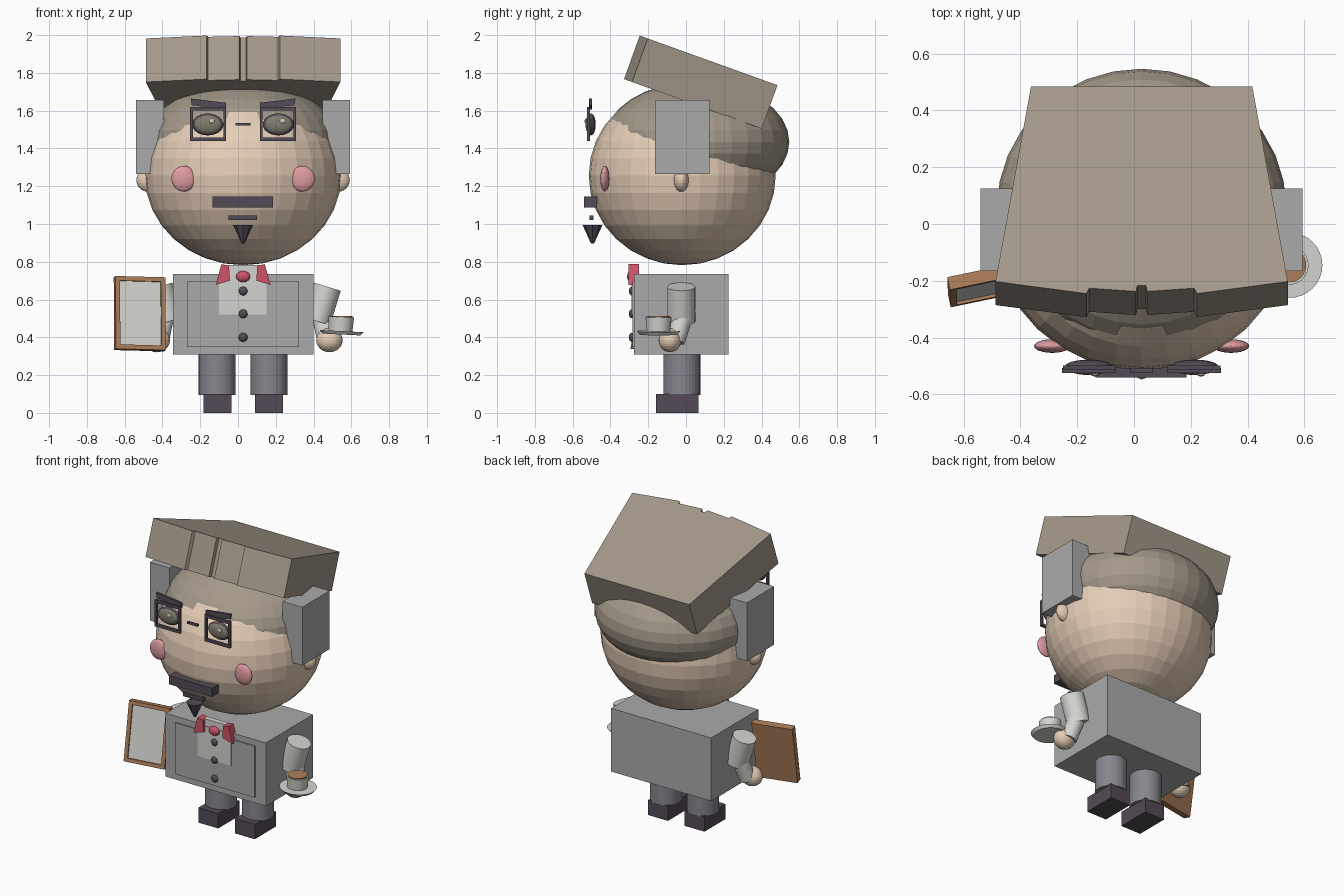
import bpy, bmesh, math
from mathutils import Vector, Matrix

if "Cube" in bpy.data.objects:
    bpy.data.objects.remove(bpy.data.objects["Cube"])

CX = 0.027  # symmetry line of the figure


def mat(name, r, g, b):
    m = bpy.data.materials.new(name)
    lin = [((c / 255 + 0.055) / 1.055) ** 2.4 for c in (r, g, b)]
    m.diffuse_color = (*lin, 1)
    m.use_nodes = True
    m.node_tree.nodes["Principled BSDF"].inputs["Base Color"].default_value = m.diffuse_color
    return m


SKIN = mat("skin", 228, 205, 182)
HAIR = mat("hair", 164, 153, 138)
GREY = mat("jacket_grey", 170, 170, 170)
LIGHT = mat("light_cloth", 212, 212, 207)
DARK = mat("dark_plum", 84, 74, 86)
TROUSER = mat("trouser_grey", 134, 134, 142)
PINK = mat("cheek_pink", 222, 155, 160)
RED = mat("collar_red", 205, 82, 104)
WOOD = mat("wood", 172, 125, 88)
EYE = mat("eye_olive", 128, 123, 108)


def finish(name, bm, m, matrix=None):
    if matrix:
        bm.transform(matrix)
    bmesh.ops.recalc_face_normals(bm, faces=bm.faces)
    me = bpy.data.meshes.new(name)
    bm.to_mesh(me)
    bm.free()
    me.materials.append(m)
    ob = bpy.data.objects.new(name, me)
    bpy.context.collection.objects.link(ob)
    return ob


def box(name, lo, hi, m, matrix=None):
    bm = bmesh.new()
    bmesh.ops.create_cube(bm, size=1)
    for v in bm.verts:
        v.co = [(a + b) / 2 + c * (b - a) for a, b, c in zip(lo, hi, v.co)]
    return finish(name, bm, m, matrix)


def ball(name, c, r, m, seg=32):
    bm = bmesh.new()
    bmesh.ops.create_uvsphere(bm, u_segments=seg, v_segments=seg // 2, radius=1)
    return finish(name, bm, m, Matrix.Translation(c) @ Matrix.Diagonal((*r, 1)))


def rod(name, a, b, r1, r2, m, seg=32, turn=0):
    """Cylinder or cone from point a (radius r1) to point b (radius r2)."""
    a, b = Vector(a), Vector(b)
    bm = bmesh.new()
    bmesh.ops.create_cone(bm, cap_ends=True, segments=seg, radius1=r1, radius2=r2, depth=(b - a).length)
    q = (b - a).to_track_quat('Z', 'Y').to_matrix().to_4x4()
    return finish(name, bm, m, Matrix.Translation((a + b) / 2) @ q @ Matrix.Rotation(turn, 4, 'Z'))


def prism(name, pts, depth, m, matrix):
    """Extrude a flat outline along local z."""
    bm = bmesh.new()
    f = bm.faces.new([bm.verts.new((x, y, 0)) for x, y in pts])
    ext = bmesh.ops.extrude_face_region(bm, geom=[f])
    bmesh.ops.translate(bm, vec=(0, 0, depth), verts=[v for v in ext["geom"] if isinstance(v, bmesh.types.BMVert)])
    return finish(name, bm, m, matrix)


# Head and hair cap
ball("head", (CX, -0.02, 1.257), (0.52, 0.495, 0.475), SKIN)
ball("hair_cap", (CX, 0.055, 1.435), (0.51, 0.492, 0.318), HAIR)

# Slanted flat top of the hair, with grooves along the front edge
half = [(0.015, 0.03), (0.02, 0.008), (0.185, 0.02), (0.195, 0.0), (0.515, 0.045), (0.39, 0.775)]
outline = half + [(-x, y) for x, y in reversed(half)]
prism("hair_top", outline, 0.245, HAIR,
      Matrix.Translation((CX, -0.328, 1.767)) @ Matrix.Rotation(math.radians(-19.8), 4, 'X'))

# Body, front panel and shirt
box("torso", (-0.345, -0.275, 0.31), (0.4, 0.225, 0.735), GREY)
box("jacket_panel", (-0.27, -0.284, 0.35), (0.322, -0.27, 0.695), GREY)
box("shirt_front", (-0.1, -0.289, 0.52), (0.152, -0.27, 0.735), LIGHT)
box("shirt_neck", (-0.05, -0.285, 0.73), (0.105, -0.25, 0.782), LIGHT)
for z in (0.645, 0.525, 0.4):
    ball("button", (CX, -0.285, z), (0.024, 0.018, 0.024), DARK, 16)
ball("collar_knot", (CX, -0.29, 0.722), (0.038, 0.022, 0.03), RED, 16)

# Glasses, eyes, face and limbs on both sides
for s, side in ((-1, "left"), (1, "right")):
    def X(d):
        return CX + s * d

    def sbox(name, d0, d1, y0, y1, z0, z1, m):
        a, b = sorted((X(d0), X(d1)))
        return box(side + "_" + name, (a, y0, z0), (b, y1, z1), m)

    # collar wing
    wing = [(s * x, y) for x, y in ((0.075, 0.78), (0.115, 0.787), (0.145, 0.678), (0.07, 0.7))]
    prism(side + "_collar", wing, 0.055, RED,
          Matrix.Translation((CX, -0.25, 0)) @ Matrix.Rotation(math.pi / 2, 4, 'X'))
    # sideburn and ear
    sbox("sideburn", 0.42, 0.567, -0.165, 0.125, 1.265, 1.657, GREY)
    ball(side + "_ear", (X(0.5), -0.025, 1.232), (0.065, 0.04, 0.062), SKIN, 24)
    ball(side + "_cheek", (X(0.315), -0.43, 1.24), (0.064, 0.024, 0.068), PINK, 24)
    # eye with iris and glint
    ball(side + "_eye_rim", (X(0.187), -0.502, 1.527), (0.083, 0.024, 0.058), DARK, 24)
    ball(side + "_iris", (X(0.187), -0.51, 1.527), (0.072, 0.022, 0.05), EYE, 24)
    ball(side + "_eye_glint", (X(0.187) + 0.022, -0.531, 1.545), (0.014, 0.006, 0.013), LIGHT, 12)
    # spectacle frame
    sbox("frame_top", 0.09, 0.28, -0.525, -0.508, 1.6, 1.62, DARK)
    sbox("frame_bottom", 0.09, 0.28, -0.525, -0.508, 1.44, 1.458, DARK)
    sbox("frame_inner", 0.09, 0.104, -0.525, -0.508, 1.45, 1.61, DARK)
    sbox("frame_outer", 0.266, 0.28, -0.525, -0.508, 1.45, 1.61, DARK)
    # slanted eyebrow
    brow = [(s * x, y) for x, y in ((0.09, 1.607), (0.09, 1.642), (0.277, 1.664), (0.272, 1.629))]
    prism(side + "_eyebrow", brow, 0.016, DARK,
          Matrix.Translation((CX, -0.498, 0)) @ Matrix.Rotation(math.pi / 2, 4, 'X'))
    # arm and hand
    rod(side + "_sleeve", (X(0.39), -0.025, 0.485), (X(0.446), -0.025, 0.668), 0.074, 0.074, LIGHT)
    rod(side + "_cuff", (X(0.445), -0.058, 0.38), (X(0.415), -0.012, 0.52), 0.052, 0.052, LIGHT)
    ball(side + "_hand", (X(0.457), -0.085, 0.385), (0.07, 0.06, 0.064), SKIN, 24)
    # leg and shoe
    rod(side + "_leg", (X(0.137), -0.022, 0.095), (X(0.137), -0.022, 0.315), 0.098, 0.098, TROUSER)
    sbox("shoe", 0.062, 0.21, -0.16, 0.065, 0.0, 0.1, DARK)

# Bridge, moustache, mouth and goatee
box("bridge", (-0.013, -0.525, 1.522), (0.066, -0.508, 1.535), DARK)
box("moustache", (-0.135, -0.54, 1.088), (0.185, -0.47, 1.146), DARK)
box("mouth", (-0.05, -0.512, 1.02), (0.1, -0.49, 1.046), DARK)
rod("goatee", (CX, -0.495, 0.995), (CX, -0.495, 0.897), 0.053, 0.008, DARK, 8)

# Cup and saucer
tilt = Vector((0.05, 0, 1))
rod("saucer", (0.548, -0.145, 0.415), Vector((0.548, -0.145, 0.415)) + tilt * 0.018, 0.1, 0.115, LIGHT)
rod("cup", (0.543, -0.145, 0.43), (0.546, -0.145, 0.508), 0.062, 0.069, LIGHT)
rod("drink", (0.546, -0.145, 0.5), (0.546, -0.145, 0.513), 0.061, 0.061, WOOD)

# Framed board held in the left hand
M = (Matrix.Translation((-0.52, -0.212, 0.525)) @ Matrix.Rotation(math.radians(12), 4, 'Z')
     @ Matrix.Rotation(math.radians(-9), 4, 'X') @ Matrix.Rotation(math.radians(1.5), 4, 'Y'))
W, H, T = 0.135, 0.195, 0.024
box("board_back", (-W, -0.005, -H), (W, 0.022, H), WOOD, M)
box("board_panel", (-W + T, -0.013, -H + T), (W - T, -0.004, H - T), LIGHT, M)
for s in (-1, 1):
    a, b = sorted((s * W, s * (W - T)))
    box("board_side_rail", (a, -0.024, -H), (b, -0.004, H), WOOD, M)
    a, b = sorted((s * H, s * (H - T)))
    box("board_cross_rail", (-W + T, -0.024, a), (W - T, -0.004, b), WOOD, M)
